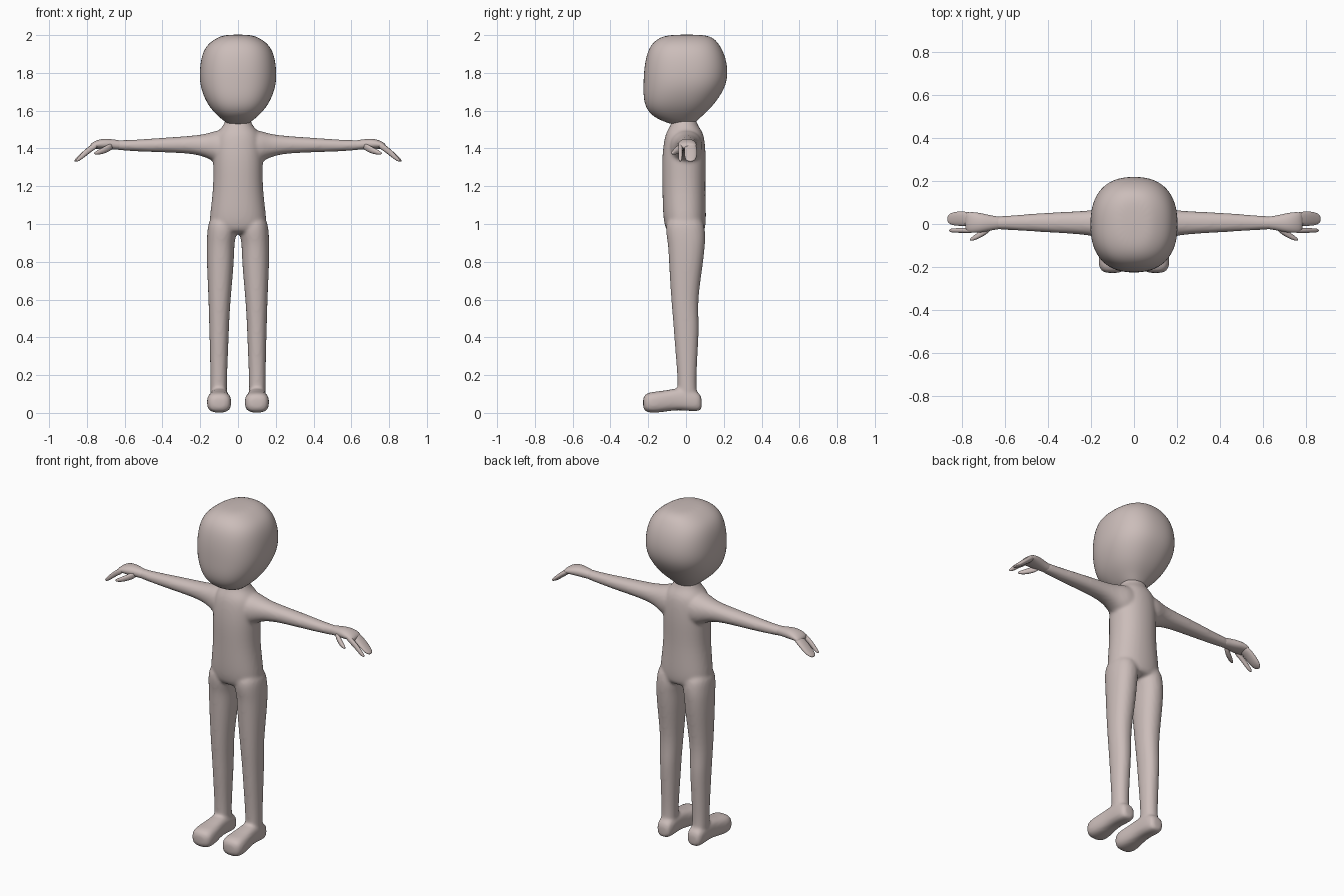
import bpy, bmesh, math

clay = bpy.data.materials.new("warm_clay")
clay.diffuse_color = (0.60, 0.51, 0.49, 1)


def loft(bm, axis, rings, power=2.2, sides=16, side=1):
    """Skin closed rings (position, centre a, centre b, radius a, radius b) along an axis."""
    loops = []
    for t, ca, cb, ra, rb in rings:
        loop = []
        for i in range(sides):
            ang = 2 * math.pi * (i + 0.5) / sides
            c, s = math.cos(ang), math.sin(ang)
            a = ca + ra * math.copysign(abs(c) ** (2 / power), c)
            b = cb + rb * math.copysign(abs(s) ** (2 / power), s)
            x, y, z = {'x': (t, a, b), 'y': (a, t, b), 'z': (a, b, t)}[axis]
            loop.append(bm.verts.new((x * side, y, z)))
        loops.append(loop)
    for lo, hi in zip(loops, loops[1:]):
        for i in range(sides):
            j = (i + 1) % sides
            bm.faces.new((lo[i], lo[j], hi[j], hi[i]))
    bm.faces.new(loops[0][::-1])
    bm.faces.new(loops[-1])


def finish(name, bm):
    """Turn the lofts into a smooth subdivided object."""
    bmesh.ops.recalc_face_normals(bm, faces=bm.faces)
    for f in bm.faces:
        f.smooth = True
    mesh = bpy.data.meshes.new(name)
    bm.to_mesh(mesh)
    bm.free()
    mesh.materials.append(clay)
    obj = bpy.data.objects.new(name, mesh)
    bpy.context.collection.objects.link(obj)
    sub = obj.modifiers.new("round", 'SUBSURF')
    sub.levels = sub.render_levels = 2
    return obj


# Head: boxy skull tapering to the chin
bm = bmesh.new()
loft(bm, 'z', [
    (2.003, 0, .005, .06, .08), (1.99, 0, .002, .105, .14),
    (1.955, 0, -.004, .162, .18), (1.90, 0, -.002, .193, .209),
    (1.82, 0, 0, .206, .225), (1.74, 0, -.005, .205, .223),
    (1.67, 0, -.025, .182, .203), (1.61, 0, -.042, .147, .172),
    (1.565, 0, -.047, .10, .125), (1.535, 0, -.025, .062, .075),
    (1.525, 0, -.015, .04, .045)], power=2.4, sides=20)
finish("head", bm)

# Body: torso, arms, legs and feet fused into one skin
torso = [(1.57, 0, -.01, .07, .066), (1.53, 0, -.01, .07, .067),
         (1.50, 0, -.008, .10, .09), (1.46, 0, -.008, .13, .109),
         (1.34, 0, -.011, .136, .12), (1.20, 0, -.012, .131, .115),
         (1.05, 0, -.008, .152, .117), (.98, 0, -.004, .155, .110),
         (.945, 0, 0, .13, .09)]
arm = [(.02, 0, 1.41, .09, .09), (.10, 0, 1.405, .09, .095),
       (.14, .002, 1.412, .076, .076), (.18, .004, 1.416, .063, .060),
       (.25, .006, 1.42, .054, .047), (.40, .007, 1.418, .047, .039),
       (.55, .006, 1.415, .036, .031), (.62, .005, 1.417, .031, .027),
       (.66, .005, 1.42, .031, .027)]
leg = [(1.05, .08, -.008, .075, .10), (.95, .085, -.002, .08, .107),
       (.90, .093, .003, .074, .10), (.80, .093, .001, .074, .093),
       (.60, .098, -.009, .059, .071), (.47, .10, .001, .054, .069),
       (.39, .10, .002, .051, .065), (.20, .102, .005, .045, .051),
       (.13, .102, .005, .044, .051), (.06, .102, .010, .045, .055)]
foot = [(.084, .10, .05, .03, .03), (.07, .10, .058, .045, .05),
        (.03, .10, .066, .05, .058), (-.03, .10, .074, .051, .06),
        (-.08, .10, .068, .054, .057), (-.14, .10, .058, .064, .057),
        (-.19, .10, .055, .067, .056), (-.217, .10, .053, .055, .046),
        (-.228, .10, .053, .03, .025)]
bm = bmesh.new()
loft(bm, 'z', torso)
for side in (1, -1):
    loft(bm, 'x', arm, side=side)
    loft(bm, 'z', leg, side=side)
    loft(bm, 'y', foot, power=2.8, side=side)
body = finish("body", bm)
fuse = body.modifiers.new("fuse", 'REMESH')
fuse.mode = 'VOXEL'
fuse.voxel_size = 0.009
fuse.use_smooth_shade = True
soften = body.modifiers.new("soften", 'SMOOTH')
soften.factor = 0.5
soften.iterations = 6

# Hands: palm, joined fingers, separate forefinger and thumb
hand_parts = [
    [(.60, .005, 1.416, .029, .025), (.65, .005, 1.42, .032, .027),
     (.71, .005, 1.425, .048, .031), (.76, .008, 1.42, .051, .021),
     (.785, .008, 1.408, .044, .013)],
    [(.74, .022, 1.425, .030, .020), (.78, .024, 1.40, .035, .020),
     (.82, .025, 1.366, .035, .020), (.85, .024, 1.343, .029, .013),
     (.867, .023, 1.334, .014, .005)],
    [(.74, -.03, 1.422, .013, .018), (.78, -.03, 1.40, .012, .019),
     (.82, -.03, 1.366, .011, .019), (.845, -.03, 1.343, .010, .013),
     (.859, -.03, 1.335, .005, .005)],
    [(.66, -.012, 1.415, .015, .018), (.69, -.035, 1.40, .017, .021),
     (.72, -.052, 1.386, .016, .017), (.745, -.066, 1.378, .012, .012),
     (.762, -.073, 1.374, .005, .005)]]
for label, side in (("left_hand", 1), ("right_hand", -1)):
    bm = bmesh.new()
    for part in hand_parts:
        loft(bm, 'x', part, sides=12, side=side)
    finish(label, bm)
